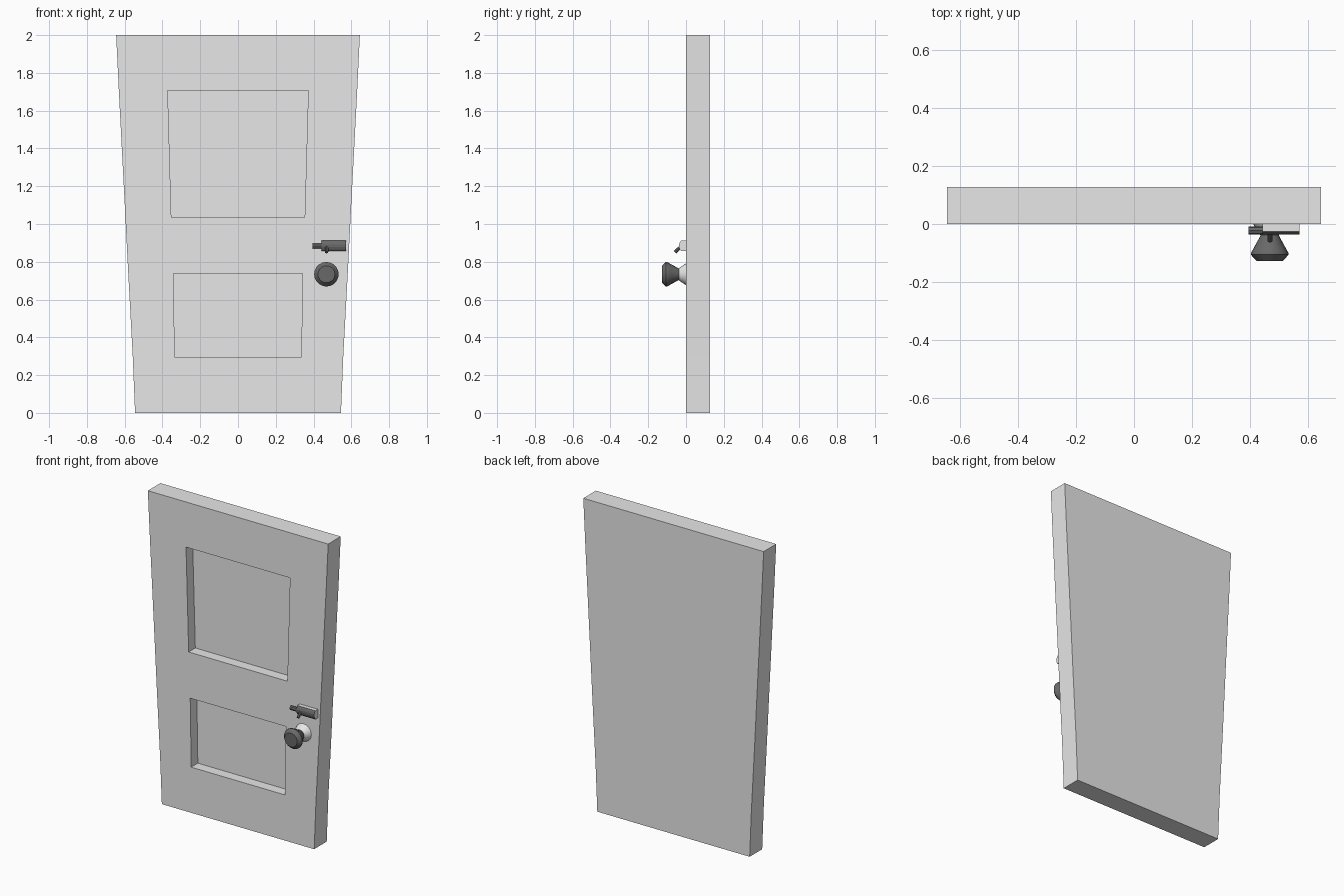
import bpy, bmesh, math
from mathutils import Vector, Matrix

if "Cube" in bpy.data.objects:
    bpy.data.objects.remove(bpy.data.objects["Cube"])


def material(name, v):
    m = bpy.data.materials.new(name)
    m.diffuse_color = (v, v, v, 1)
    m.use_nodes = True
    m.node_tree.nodes["Principled BSDF"].inputs["Base Color"].default_value = m.diffuse_color
    return m


PALE = material("pale_grey", 0.8)
DARK = material("dark_metal", 0.14)


def finish(bm, name, *mats):
    bmesh.ops.recalc_face_normals(bm, faces=bm.faces[:])
    me = bpy.data.meshes.new(name)
    bm.to_mesh(me)
    bm.free()
    ob = bpy.data.objects.new(name, me)
    bpy.context.collection.objects.link(ob)
    for m in mats:
        me.materials.append(m)
    return ob


# Door leaf: flared slab, with two sunk panels on the front
rows = [(0, .545, .327), (.295, .557, .335), (.739, .581, .342),
        (1.035, .596, .353), (1.708, .631, .372), (2, .645, .38)]
bm = bmesh.new()
front, back = [[[bm.verts.new((x, y, z)) for x in (-o, -i, i, o)]
                for z, o, i in rows] for y in (0, .128)]
sunk = []
for g in (front, back):
    for r in range(5):
        for c in range(3):
            f = bm.faces.new((g[r][c], g[r][c + 1], g[r + 1][c + 1], g[r + 1][c]))
            if g is front and c == 1 and r in (1, 3):
                sunk.append(f)
for r in range(5):
    for c in (0, 3):
        bm.faces.new((front[r][c], front[r + 1][c], back[r + 1][c], back[r][c]))
for c in range(3):
    for r in (0, 5):
        bm.faces.new((front[r][c], front[r][c + 1], back[r][c + 1], back[r][c]))
bmesh.ops.recalc_face_normals(bm, faces=bm.faces[:])
for f in sunk:
    new = bmesh.ops.extrude_discrete_faces(bm, faces=[f])["faces"]
    bmesh.ops.translate(bm, verts=list({v for n in new for v in n.verts}),
                        vec=(0, .068, 0))
finish(bm, "door_leaf", PALE)


def lathe(name, mat, profile, cx, cz, n=16):
    """Revolve (radius, y) pairs around a y-parallel axis."""
    bm = bmesh.new()
    rings = [[bm.verts.new((cx + r * math.cos(2 * math.pi * k / n), y,
                            cz + r * math.sin(2 * math.pi * k / n)))
              for k in range(n)] for r, y in profile]
    for a, b in zip(rings, rings[1:]):
        for k in range(n):
            bm.faces.new((a[k], a[(k + 1) % n], b[(k + 1) % n], b[k]))
    bm.faces.new(rings[0])
    bm.faces.new(rings[-1])
    return finish(bm, name, mat)


# Door knob: pale flared base and dark head
knob = [lathe("knob_base", PALE, [(.057, 0), (.05, -.012), (.032, -.038)], .468, .734, 20),
        lathe("knob_head", DARK, [(.031, -.037), (.036, -.048), (.058, -.088),
                                  (.065, -.1), (.065, -.106),
                                  (.045, -.128)], .468, .734, 20)]
for ob in knob:
    bpy.context.view_layer.objects.active = ob
    ob.select_set(True)
    bpy.ops.object.shade_smooth_by_angle(angle=math.radians(30))
    ob.select_set(False)


def rod(name, a, b, radius, n=8):
    a, b = Vector(a), Vector(b)
    bm = bmesh.new()
    rot = (b - a).to_track_quat('Z', 'Y').to_matrix().to_4x4()
    bmesh.ops.create_cone(bm, cap_ends=True, segments=n, radius1=radius,
                          radius2=radius, depth=(b - a).length,
                          matrix=Matrix.Translation((a + b) / 2) @ rot)
    return finish(bm, name, DARK)


# Bolt housing: rounded profile along x, pale ends and top, dark front
prof = [(0, .856), (-.026, .856), (-.033, .866), (-.037, .878),
        (-.037, .892), (-.033, .902), (-.026, .912), (0, .912)]
bm = bmesh.new()
ends = [[bm.verts.new((x, y, z)) for y, z in prof] for x in (.443, .571)]
for k in range(8):
    j = (k + 1) % 8
    bm.faces.new((ends[0][k], ends[0][j], ends[1][j], ends[1][k]))
for e in ends:
    bm.faces.new(e)
bmesh.ops.recalc_face_normals(bm, faces=bm.faces[:])
for f in bm.faces:
    f.material_index = 1 if abs(f.normal.x) > .9 or f.normal.z > .9 else 0
finish(bm, "bolt_housing", DARK, PALE)

# Sliding rod and its tilted handle
rod("bolt_rod", (.394, -.022, .883), (.45, -.022, .883), .014)
rod("bolt_handle", (.469, -.026, .881), (.469, -.058, .851), .009)
